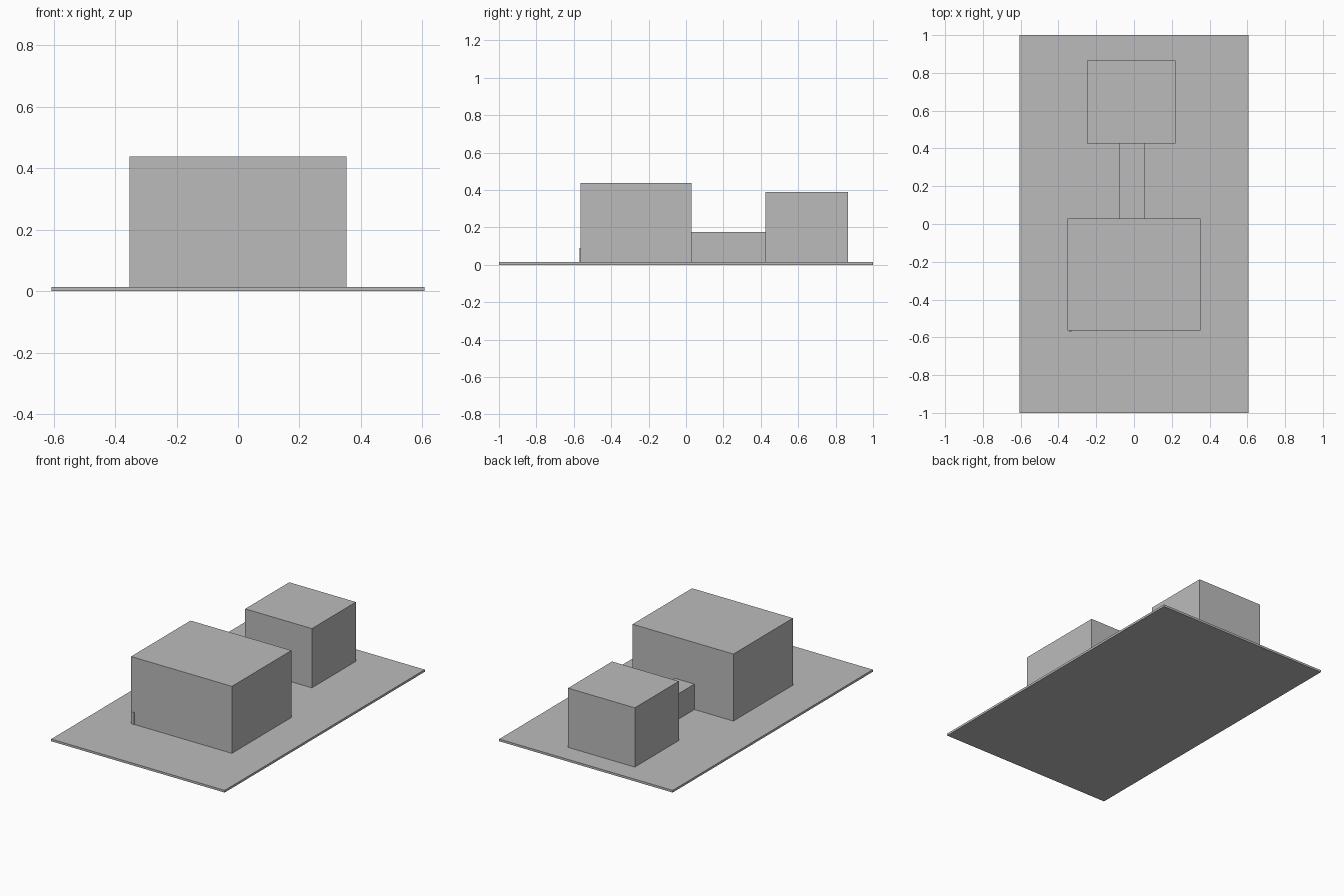
import bpy
import bmesh
from mathutils import Vector

cube = bpy.data.objects.get("Cube")
if cube:
    bpy.data.objects.remove(cube, do_unlink=True)

# Single plain grey for everything
grey = bpy.data.materials.new("plain grey")
grey.use_nodes = True
colour = (0.5, 0.5, 0.5, 1)
grey.diffuse_color = colour
grey.node_tree.nodes["Principled BSDF"].inputs["Base Color"].default_value = colour


def block(name, low, high):
    """Flat-sided box between two opposite corners."""
    low, high = Vector(low), Vector(high)
    bm = bmesh.new()
    bmesh.ops.create_cube(bm, size=1)
    bmesh.ops.scale(bm, vec=high - low, verts=bm.verts)
    mesh = bpy.data.meshes.new(name)
    bm.to_mesh(mesh)
    bm.free()
    mesh.materials.append(grey)
    obj = bpy.data.objects.new(name, mesh)
    obj.location = (low + high) / 2
    bpy.context.collection.objects.link(obj)
    return obj


ground = 0.014  # top of the base slab

# Site slab
block("base_slab", (-0.607, -1, 0), (0.607, 1, ground))

# Two buildings joined by a low passage
block("main_building", (-0.353, -0.565, ground), (0.353, 0.03, 0.438))
block("connecting_passage", (-0.08, 0.03, ground), (0.055, 0.426, 0.175))
block("rear_building", (-0.248, 0.426, ground), (0.219, 0.866, 0.389))

# Small thin plate on the front wall, by the right corner
block("wall_plate", (-0.345, -0.569, ground), (-0.33, -0.565, 0.09))
